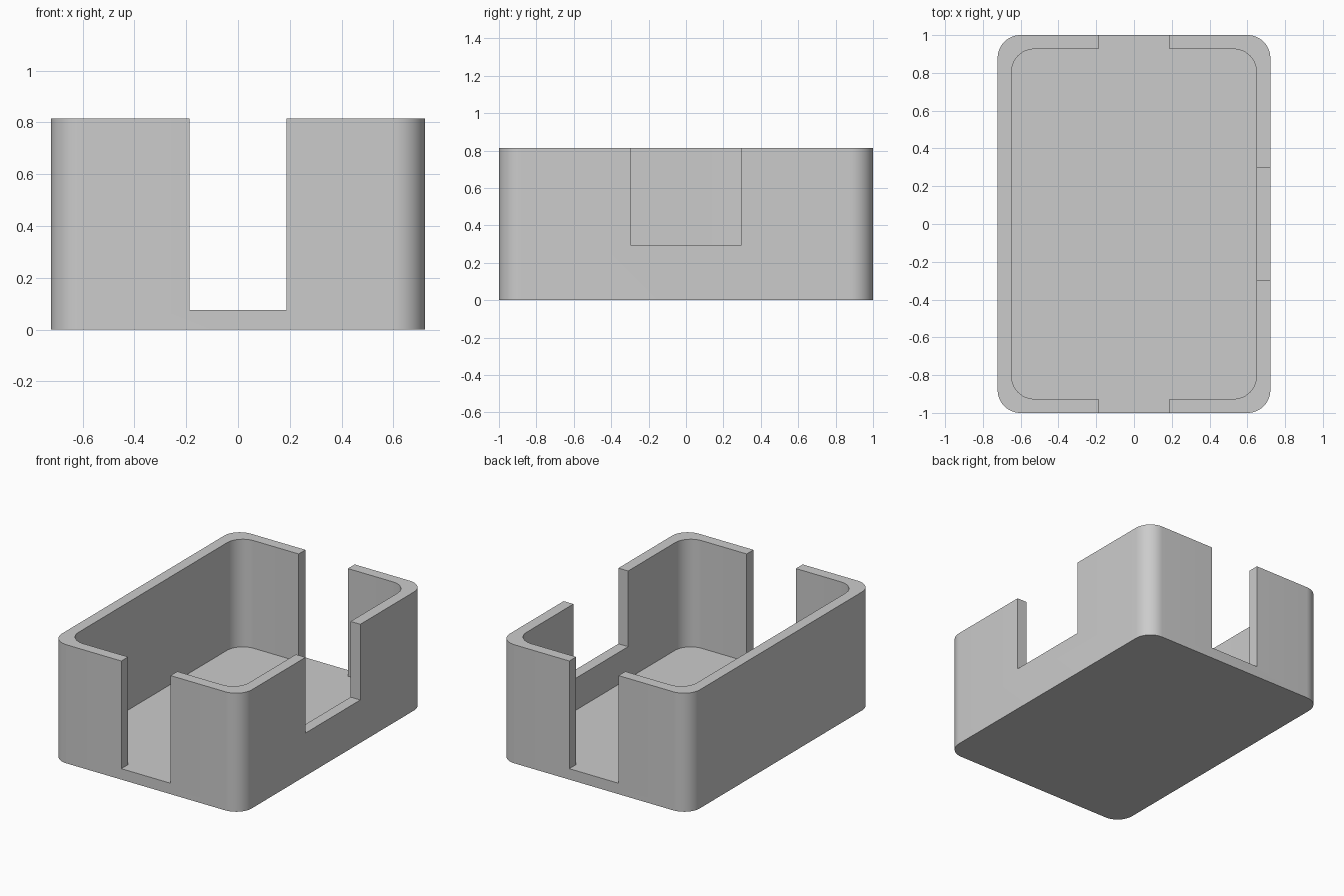
import bpy
import bmesh
from math import cos, sin, pi, radians

default = bpy.data.objects.get("Cube")
if default:
    bpy.data.objects.remove(default, do_unlink=True)

HALF_X, HALF_Y, HEIGHT = 0.722, 1.0, 0.815
WALL, FLOOR, RADIUS = 0.074, 0.075, 0.12
STEPS = 12           # segments per rounded corner
ABOVE = HEIGHT + 0.2  # cutters reach past the rim

grey = bpy.data.materials.new("plain grey")
grey.use_nodes = True
colour = (0.6, 0.6, 0.6, 1)
grey.diffuse_color = colour
grey.node_tree.nodes["Principled BSDF"].inputs["Base Color"].default_value = colour


def rounded_outline(hx, hy, r):
    points = []
    for i, (sx, sy) in enumerate([(1, 1), (-1, 1), (-1, -1), (1, -1)]):
        for s in range(STEPS + 1):
            a = (i + s / STEPS) * pi / 2
            points.append((sx * (hx - r) + r * cos(a), sy * (hy - r) + r * sin(a)))
    return points


def box_outline(x0, x1, y0, y1):
    return [(x0, y0), (x1, y0), (x1, y1), (x0, y1)]


def prism(name, outline, z0, z1):
    bm = bmesh.new()
    base = bm.faces.new([bm.verts.new((x, y, z0)) for x, y in outline])
    top = bmesh.ops.extrude_face_region(bm, geom=[base])["geom"]
    bmesh.ops.translate(bm, vec=(0, 0, z1 - z0),
                        verts=[v for v in top if isinstance(v, bmesh.types.BMVert)])
    bmesh.ops.recalc_face_normals(bm, faces=bm.faces)
    mesh = bpy.data.meshes.new(name)
    bm.to_mesh(mesh)
    bm.free()
    mesh.materials.append(grey)
    obj = bpy.data.objects.new(name, mesh)
    bpy.context.collection.objects.link(obj)
    return obj


# Outer body
tray = prism("open_tray", rounded_outline(HALF_X, HALF_Y, RADIUS), 0, HEIGHT)

# Inner cavity, openings through front and back, and a shallow notch on the left
cutters = [
    prism("cavity_cutter",
          rounded_outline(HALF_X - WALL, HALF_Y - WALL, RADIUS), FLOOR, ABOVE),
    prism("end_openings_cutter",
          box_outline(-0.187, 0.187, -1.2, 1.2), FLOOR, ABOVE),
    prism("side_notch_cutter",
          box_outline(0.4, 1.0, -0.297, 0.297), 0.295, ABOVE),
]
for cutter in cutters:
    mod = tray.modifiers.new(cutter.name, 'BOOLEAN')
    mod.operation = 'DIFFERENCE'
    mod.solver = 'EXACT'
    mod.object = cutter

# Bake the cuts, then drop the cutters
bpy.context.view_layer.update()
evaluated = tray.evaluated_get(bpy.context.evaluated_depsgraph_get())
cut_mesh = bpy.data.meshes.new_from_object(evaluated)
tray.modifiers.clear()
tray.data = cut_mesh
for cutter in cutters:
    bpy.data.objects.remove(cutter, do_unlink=True)

# Smooth corners with crisp edges
bpy.ops.object.select_all(action='DESELECT')
tray.select_set(True)
bpy.context.view_layer.objects.active = tray
bpy.ops.object.shade_smooth_by_angle(angle=radians(30))
